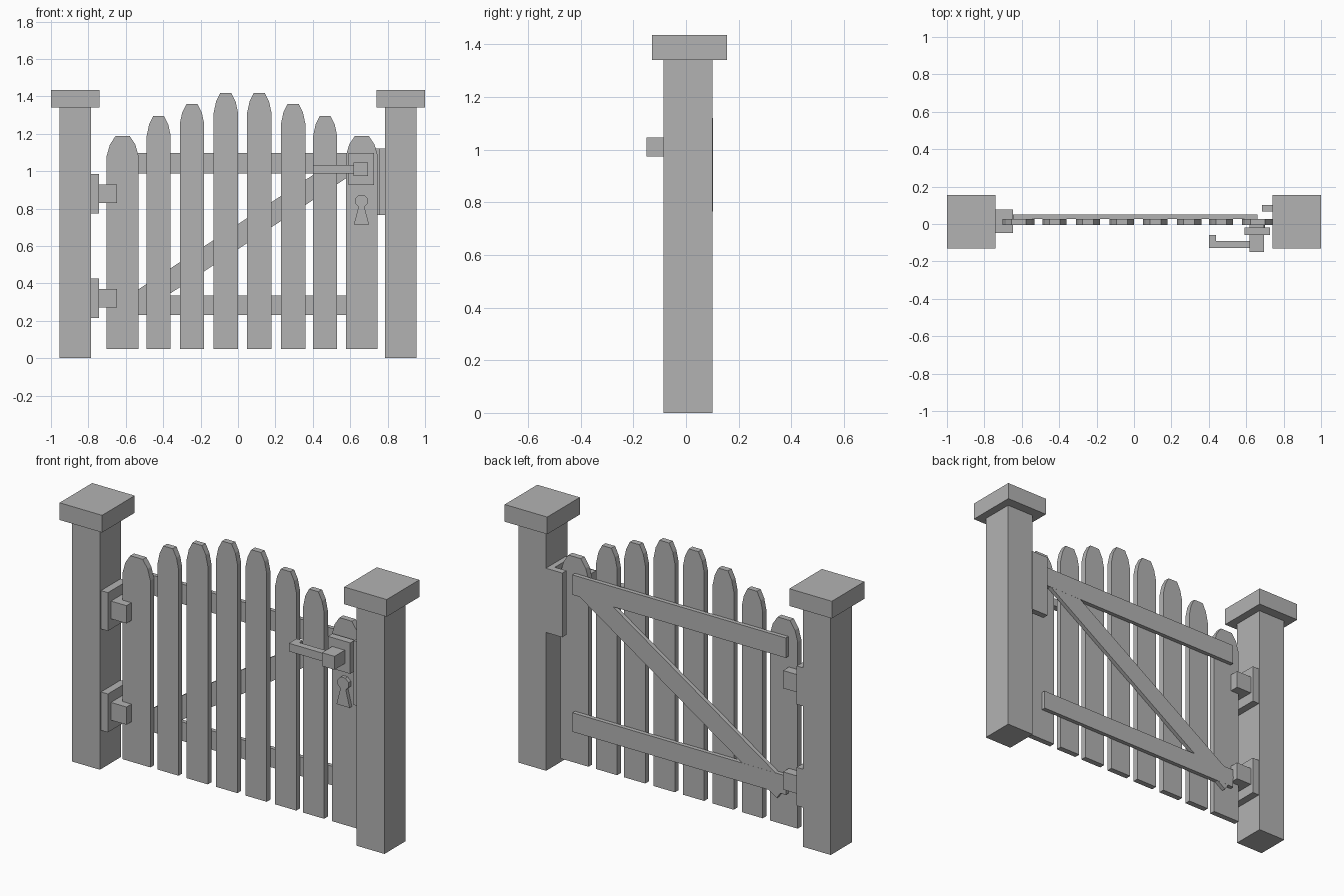
import bpy
import math

old = bpy.data.objects.get("Cube")
if old:
    bpy.data.objects.remove(old, do_unlink=True)

GREY = (0.45, 0.45, 0.45, 1.0)
mat = bpy.data.materials.new("plain_grey")
mat.use_nodes = True
mat.diffuse_color = GREY
mat.node_tree.nodes["Principled BSDF"].inputs["Base Color"].default_value = GREY


def prism(name, outline, y0, y1):
    """Extrude a counter-clockwise x-z outline from y0 (front) to y1 (back)."""
    n = len(outline)
    verts = [(x, y, z) for y in (y0, y1) for x, z in outline]
    faces = [tuple(range(n)), tuple(reversed(range(n, 2 * n)))]
    faces += [(i, i + n, (i + 1) % n + n, (i + 1) % n) for i in range(n)]
    mesh = bpy.data.meshes.new(name)
    mesh.from_pydata(verts, [], faces)
    mesh.materials.append(mat)
    obj = bpy.data.objects.new(name, mesh)
    bpy.context.collection.objects.link(obj)
    return obj


def box(name, x0, x1, y0, y1, z0, z1):
    return prism(name, [(x0, z0), (x1, z0), (x1, z1), (x0, z1)], y0, y1)


# Posts with overhanging caps
for side, s in (("right", -1), ("left", 1)):
    xa, xb = sorted((s * 0.785, s * 0.955))
    box(side + "_post", xa, xb, -0.085, 0.10, 0, 1.34)
    xa, xb = sorted((s * 0.74, s * 1.0))
    box(side + "_post_cap", xa, xb, -0.13, 0.155, 1.34, 1.435)

# Pickets with chamfered round tops: centre, half width, height
FRONT, BACK = -0.005, 0.027
pickets = [(-0.617, 0.085, 1.187), (-0.424, 0.064, 1.295), (-0.246, 0.065, 1.36),
           (-0.065, 0.065, 1.418), (0.114, 0.065, 1.418), (0.295, 0.065, 1.36),
           (0.466, 0.064, 1.295), (0.662, 0.085, 1.187)]
for i, (x, w, top) in enumerate(pickets):
    curve = [(1, 0.105), (0.8, 0.045), (0.45, 0)]
    outline = [(x - w, 0.05), (x + w, 0.05)]
    outline += [(x + w * k, top - d) for k, d in curve]
    outline += [(x - w * k, top - d) for k, d in reversed(curve)]
    prism(f"picket_{i + 1}", outline, FRONT, BACK)

# Rails and diagonal brace on the back
box("top_rail", -0.645, 0.66, BACK, 0.05, 0.987, 1.097)
box("bottom_rail", -0.645, 0.66, BACK, 0.05, 0.23, 0.335)
slope = math.atan(0.655)
dx, dz = 0.056 * math.sin(slope), 0.056 * math.cos(slope)
xa, xb = -0.62, 0.61
za, zb = (0.65 + 0.655 * x for x in (xa, xb))
prism("diagonal_brace", [(xa + dx, za - dz), (xb + dx, zb - dz),
                         (xb - dx, zb + dz), (xa - dx, za + dz)], BACK, 0.0495)

# Hinges: plate on the post and block around the picket edge
for label, z in (("lower", 0.32), ("upper", 0.88)):
    box(label + "_hinge_plate", -0.79, -0.743, -0.075, 0.095, z - 0.106, z + 0.106)
    box(label + "_hinge_block", -0.745, -0.648, -0.048, 0.078, z - 0.049, z + 0.049)

# Strike plate and gate stop on the other post
box("strike_plate", 0.755, 0.79, -0.07, 0.098, 0.765, 1.12)
box("gate_stop", 0.685, 0.79, 0.067, 0.102, 0.765, 1.12)

# Latch plate, handle and keyhole cover
box("latch_plate", 0.592, 0.728, -0.06, -0.02, 0.925, 1.096)
box("handle_knob", 0.618, 0.695, -0.15, FRONT, 0.973, 1.047)
box("handle_lever", 0.40, 0.62, -0.127, -0.09, 0.987, 1.032)
box("handle_tip", 0.40, 0.438, -0.09, -0.06, 0.987, 1.032)
ring = [math.tau * (i + 0.5) / 8 for i in range(8)]
prism("keyhole_disc", [(0.66 + 0.036 * math.cos(a), 0.84 + 0.036 * math.sin(a))
                       for a in ring], -0.025, FRONT)
prism("keyhole_slot", [(0.62, 0.716), (0.70, 0.716), (0.676, 0.81), (0.644, 0.81)],
      -0.025, FRONT)
